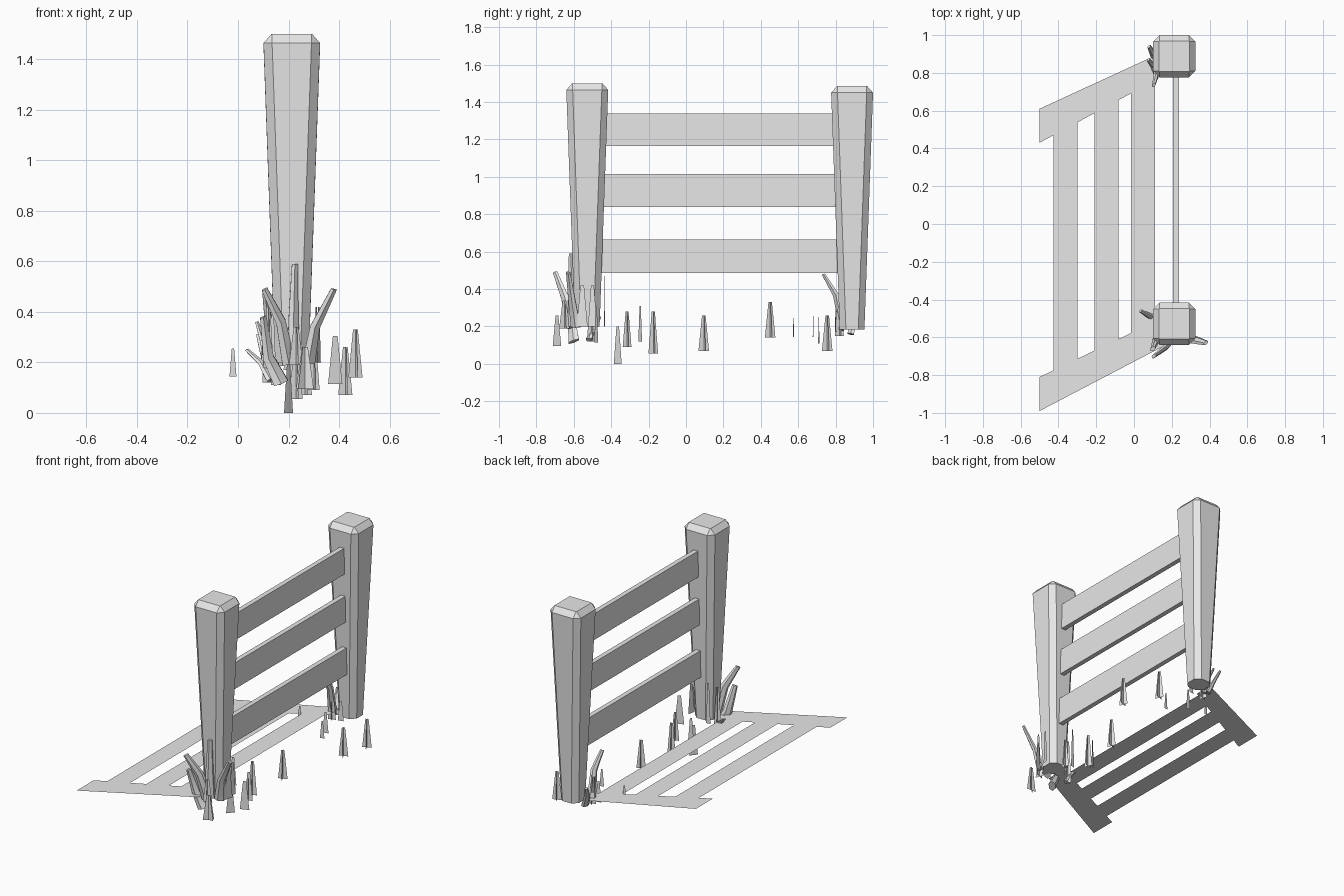
import bpy
from math import cos, sin, pi, radians
from mathutils import Vector

cube = bpy.data.objects.get("Cube")
if cube:
    bpy.data.objects.remove(cube, do_unlink=True)

grey = bpy.data.materials.new("plain grey")
grey.use_nodes = True
grey.diffuse_color = (0.8, 0.8, 0.8, 1)
grey.node_tree.nodes["Principled BSDF"].inputs["Base Color"].default_value = (0.8, 0.8, 0.8, 1)


def add_mesh(name, verts, faces):
    mesh = bpy.data.meshes.new(name)
    mesh.from_pydata(verts, [], faces)
    mesh.materials.append(grey)
    obj = bpy.data.objects.new(name, mesh)
    bpy.context.collection.objects.link(obj)
    return obj


def loft(name, rings):
    """Skin equal rings of points and cap both ends."""
    n, last = len(rings[0]), len(rings) - 1
    faces = [(r * n + i, r * n + (i + 1) % n, (r + 1) * n + (i + 1) % n, (r + 1) * n + i)
             for r in range(last) for i in range(n)]
    faces += [tuple(reversed(range(n))), tuple(range(last * n, last * n + n))]
    return add_mesh(name, [p for ring in rings for p in ring], faces)


def octagon(cx, cy, h, c, z):
    """Square of half width h with corners cut by c."""
    k = h - c
    return [(cx + x, cy + y, z) for x, y in
            ((k, -h), (h, -k), (h, k), (k, h), (-k, h), (-h, k), (-h, -k), (-k, -h))]


# Tapered posts with chamfered edges and caps
def post(name, cx, cy, bottom, top):
    loft(name, [octagon(cx, cy, 0.066, 0.033, bottom),
                octagon(cx, cy, 0.112, 0.034, top - 0.035),
                octagon(cx, cy, 0.081, 0.003, top)])


post("front_post", 0.213, -0.528, 0.2, 1.5)
post("back_post", 0.213, 0.888, 0.185, 1.485)

# Three horizontal rails
for name, z0, z1 in (("lower_rail", 0.485, 0.665), ("middle_rail", 0.84, 1.015),
                     ("upper_rail", 1.165, 1.34)):
    loft(name, [[(x, y, z) for x, y in ((0.206, -0.46), (0.238, -0.46), (0.238, 0.83), (0.206, 0.83))]
                for z in (z0, z1)])

# Flat slanted silhouette of the fence lying on the ground
GROUND = 0.2


def back_edge(x):
    return 0.43 + 0.54 * (x + 0.5)


def front_edge(x):
    return -0.81 + 0.48 * (x + 0.5)


strips = [[(-0.5, 0.43), (0.13, back_edge(0.13)), (0.13, 0.9), (-0.5, 0.61)],
          [(-0.5, -0.99), (0.16, -0.645), (0.16, front_edge(0.16)), (-0.5, -0.81)]]
for a, b in ((-0.425, -0.298), (-0.208, -0.083), (-0.015, 0.11)):
    strips.append([(a, front_edge(a)), (b, front_edge(b)), (b, back_edge(b)), (a, back_edge(a))])
add_mesh("ground_silhouette", [(x, y, GROUND) for s in strips for x, y in s],
         [tuple(range(4 * i, 4 * i + 4)) for i in range(len(strips))])


# Upright grass blades made of crossed tapering cards
def tuft(name, x, y, z0, z1, width, angles):
    verts, faces = [], []
    for angle in angles:
        d = Vector((cos(radians(angle)), sin(radians(angle)), 0))
        w0, w1 = d * width / 2, d * width / 6
        i = len(verts)
        verts += [Vector((x, y, z0)) - w0, Vector((x, y, z0)) + w0,
                  Vector((x, y, z1)) + w1, Vector((x, y, z1)) - w1]
        faces.append((i, i + 1, i + 2, i + 3))
    add_mesh(name, verts, faces)


CROSS, FACE_SIDE, FACE_FRONT = (20, 110), (75,), (10,)
tufts = [
    (0.20, -0.365, 0.0, 0.2, 0.055, (50,)),
    (0.30, -0.315, 0.09, 0.28, 0.05, CROSS),
    (0.135, -0.245, 0.12, 0.31, 0.04, (30,)),
    (0.23, -0.175, 0.055, 0.28, 0.055, CROSS),
    (0.265, 0.095, 0.07, 0.26, 0.06, CROSS),
    (0.465, 0.45, 0.14, 0.33, 0.06, CROSS),
    (0.22, 0.575, 0.145, 0.26, 0.03, FACE_FRONT),
    (-0.02, 0.68, 0.145, 0.255, 0.028, FACE_FRONT),
    (0.15, 0.71, 0.11, 0.25, 0.04, FACE_FRONT),
    (0.425, 0.755, 0.07, 0.26, 0.06, CROSS),
    (0.265, -0.69, 0.095, 0.26, 0.07, (40, 0)),
    (0.385, -0.48, 0.115, 0.305, 0.06, (20,)),
    (0.23, -0.65, 0.19, 0.34, 0.06, CROSS),
    (0.31, -0.50, 0.2, 0.42, 0.05, FACE_SIDE),
    (0.32, -0.555, 0.2, 0.42, 0.06, FACE_SIDE),
    (0.12, -0.505, 0.12, 0.42, 0.05, CROSS),
    (0.14, -0.435, 0.2, 0.47, 0.03, FACE_FRONT),
    (0.12, 0.82, 0.15, 0.35, 0.05, CROSS),
    (0.2, 0.8, 0.17, 0.3, 0.04, FACE_FRONT),
]
for i, t in enumerate(tufts):
    tuft(f"grass_tuft_{i + 1}", *t)


# Leaning blades made of bent tapering stems
def stem(name, root, bend, tip, r):
    points = [Vector(p) for p in (root, bend, tip)]
    axis = (points[2] - points[0]).normalized()
    u = axis.orthogonal().normalized()
    v = axis.cross(u)
    rings = [[p + (u * cos(a) + v * sin(a) * 0.6) * s for a in (2 * pi * k / 6 for k in range(6))]
             for p, s in zip(points, (r, r * 0.75, r * 0.45))]
    obj = loft(name, rings)
    bpy.ops.object.select_all(action='DESELECT')
    obj.select_set(True)
    bpy.context.view_layer.objects.active = obj
    bpy.ops.object.shade_smooth_by_angle()


stems = [
    ((0.22, -0.605, 0.2), (0.22, -0.61, 0.38), (0.225, -0.615, 0.59), 0.036),
    ((0.28, -0.59, 0.2), (0.305, -0.61, 0.34), (0.38, -0.63, 0.49), 0.036),
    ((0.20, -0.61, 0.2), (0.17, -0.65, 0.36), (0.105, -0.70, 0.49), 0.036),
    ((0.17, -0.6, 0.12), (0.12, -0.61, 0.22), (0.10, -0.66, 0.38), 0.04),
    ((0.13, -0.52, 0.13), (0.09, -0.49, 0.2), (0.035, -0.46, 0.25), 0.022),
    ((0.11, 0.84, 0.2), (0.12, 0.8, 0.37), (0.105, 0.735, 0.48), 0.028),
    ((0.13, 0.88, 0.16), (0.1, 0.9, 0.24), (0.08, 0.94, 0.31), 0.025),
    ((0.12, 0.83, 0.18), (0.1, 0.84, 0.28), (0.075, 0.87, 0.36), 0.022),
]
for i, s in enumerate(stems):
    stem(f"leaning_blade_{i + 1}", *s)
